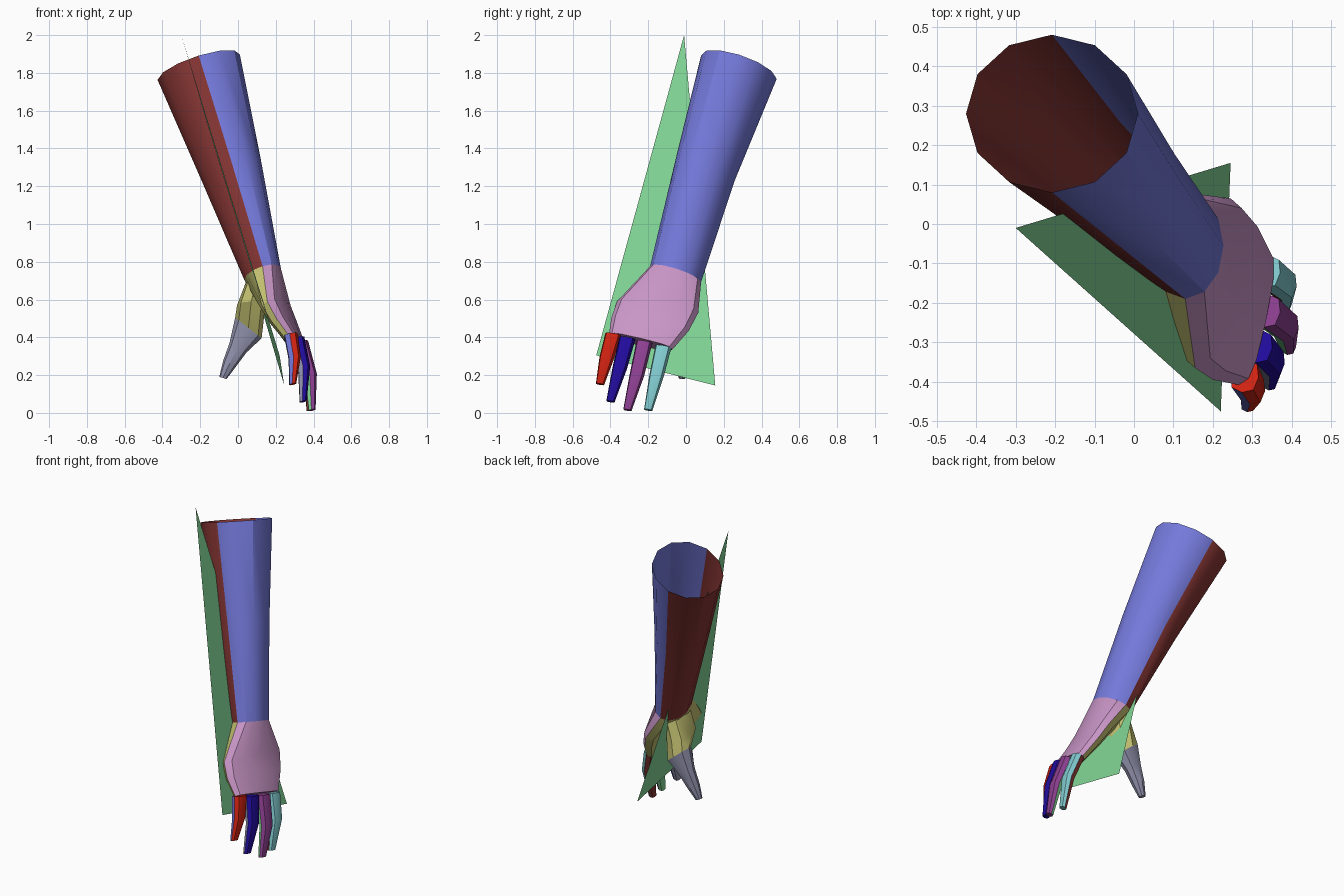
import bpy, bmesh, math
from mathutils import Vector

cube = bpy.data.objects.get("Cube")
if cube:
    bpy.data.objects.remove(cube, do_unlink=True)


def material(name, rgb):
    """Flat material from display RGB (0-255), stored as linear values."""
    lin = [((c / 255 + 0.055) / 1.055) ** 2.4 for c in rgb]
    m = bpy.data.materials.new(name)
    m.use_nodes = True
    m.diffuse_color = (*lin, 1)
    m.node_tree.nodes["Principled BSDF"].inputs["Base Color"].default_value = (*lin, 1)
    return m


blue = material("periwinkle blue", (116, 121, 218))
brown = material("brick brown", (132, 53, 51))
pink = material("orchid pink", (200, 149, 198))
olive = material("straw yellow", (202, 200, 117))
grey = material("slate grey", (147, 148, 175))
red = material("bright red", (215, 36, 18))
indigo = material("deep indigo", (34, 12, 160))
purple = material("plum purple", (142, 64, 146))
teal = material("pale teal", (130, 204, 209))
green = material("leaf green", (130, 213, 149))


def finish(name, bm, mats):
    bmesh.ops.recalc_face_normals(bm, faces=bm.faces)
    mesh = bpy.data.meshes.new(name)
    bm.to_mesh(mesh)
    bm.free()
    for m in mats:
        mesh.materials.append(m)
    ob = bpy.data.objects.new(name, mesh)
    bpy.context.collection.objects.link(ob)
    bpy.ops.object.select_all(action='DESELECT')
    ob.select_set(True)
    bpy.context.view_layer.objects.active = ob
    bpy.ops.object.shade_smooth_by_angle(angle=math.radians(32))
    return ob


def boxy(t, power):
    return math.copysign(abs(t) ** power, t) if abs(t) > 1e-6 else 0


def tube(name, sections, sides, outer, inner, caps=(False, True)):
    """Loft oval rings (centre, outward axis, width axis, squareness).
    Faces on the outward half take the outer colour, the rest the inner."""
    bm = bmesh.new()
    rings = []
    for centre, u, v, power in sections:
        ring = []
        for k in range(sides):
            a = math.tau * k / sides
            p = Vector(centre) + Vector(u) * boxy(math.cos(a), power) \
                + Vector(v) * boxy(math.sin(a), power)
            ring.append(bm.verts.new(p))
        rings.append(ring)
    for lower, upper in zip(rings, rings[1:]):
        for k in range(sides):
            j = (k + 1) % sides
            f = bm.faces.new((lower[k], lower[j], upper[j], upper[k]))
            f.material_index = 0 if math.cos(math.tau * (k + 0.5) / sides) > 0 else 1
    for ring, cap in zip((rings[0], rings[-1]), caps):
        if cap:
            bm.faces.new(ring)
    return finish(name, bm, (outer, inner))


# Forearm: an open sleeve, outer half blue and inner half brown
wrist = ((0.13, -0.055, 0.735), (0.097, 0, 0.03), (0, 0.135, -0.042), 1)
tube("forearm", [
    ((-0.208, 0.28, 1.83), (0.218, 0, 0.067), (0, 0.2, -0.062), 1),
    ((-0.035, 0.1, 1.28), (0.158, 0, 0.05), (0, 0.158, -0.05), 1),
    wrist,
], 12, blue, brown, (False, False))

# Hand: pink back and yellow palm, flattening towards the knuckles
tube("hand", [
    wrist,
    ((0.2, -0.15, 0.56), (0.06, 0, 0.03), (0.045, 0.215, -0.03), 0.85),
    ((0.245, -0.19, 0.47), (0.05, 0, 0.025), (0.045, 0.205, -0.035), 0.8),
    ((0.3, -0.24, 0.375), (0.036, 0, 0.02), (0.035, 0.168, -0.04), 0.7),
], 12, pink, olive)

# Thumb mound and thumb
mound_end = ((0.055, -0.01, 0.45), (0.07, 0, -0.055), (0, 0.065, 0), 0.9)
tube("thumb_mound", [
    ((0.11, -0.05, 0.72), (0.065, 0, 0.02), (0, 0.1, -0.03), 1),
    ((0.07, -0.05, 0.57), (0.075, 0, 0), (0, 0.1, -0.02), 0.9),
    mound_end,
], 8, olive, olive)
tube("thumb", [
    mound_end,
    ((0.0, -0.01, 0.345), (0.045, 0, -0.025), (0, 0.045, 0), 0.85),
    ((-0.045, -0.015, 0.26), (0.034, 0, -0.015), (0, 0.036, 0), 0.85),
    ((-0.08, -0.02, 0.185), (0.019, 0, -0.006), (0, 0.02, 0), 0.85),
], 8, grey, grey)

# Fingers: base, middle joint and tip, with a second colour on the palm side
fingers = [
    ("little_finger", red, blue, (0.28, -0.385, 0.415), (0.3, -0.42, 0.29), (0.29, -0.455, 0.152)),
    ("ring_finger", indigo, grey, (0.315, -0.31, 0.395), (0.35, -0.35, 0.24), (0.345, -0.4, 0.06)),
    ("middle_finger", purple, green, (0.335, -0.22, 0.375), (0.385, -0.26, 0.2), (0.392, -0.31, 0.015)),
    ("index_finger", teal, brown, (0.335, -0.12, 0.35), (0.38, -0.155, 0.2), (0.382, -0.2, 0.015)),
]
for name, back, front, *path in fingers:
    sections = []
    for point, size in zip(path, (0.042, 0.038, 0.022)):
        u = Vector((0.85, -0.1, 0.2)) * size
        v = Vector((0.15, 1, -0.15)) * size
        sections.append((point, u, v, 0.75))
    tube(name, sections, 8, back, front, (True, True))

# Thin triangular plane cutting along the arm
bm = bmesh.new()
corners = [(-0.3, -0.01, 2.0), (0.22, -0.475, 0.305), (0.245, 0.155, 0.145)]
bm.faces.new([bm.verts.new(c) for c in corners])
finish("dividing_plane", bm, (green,))
